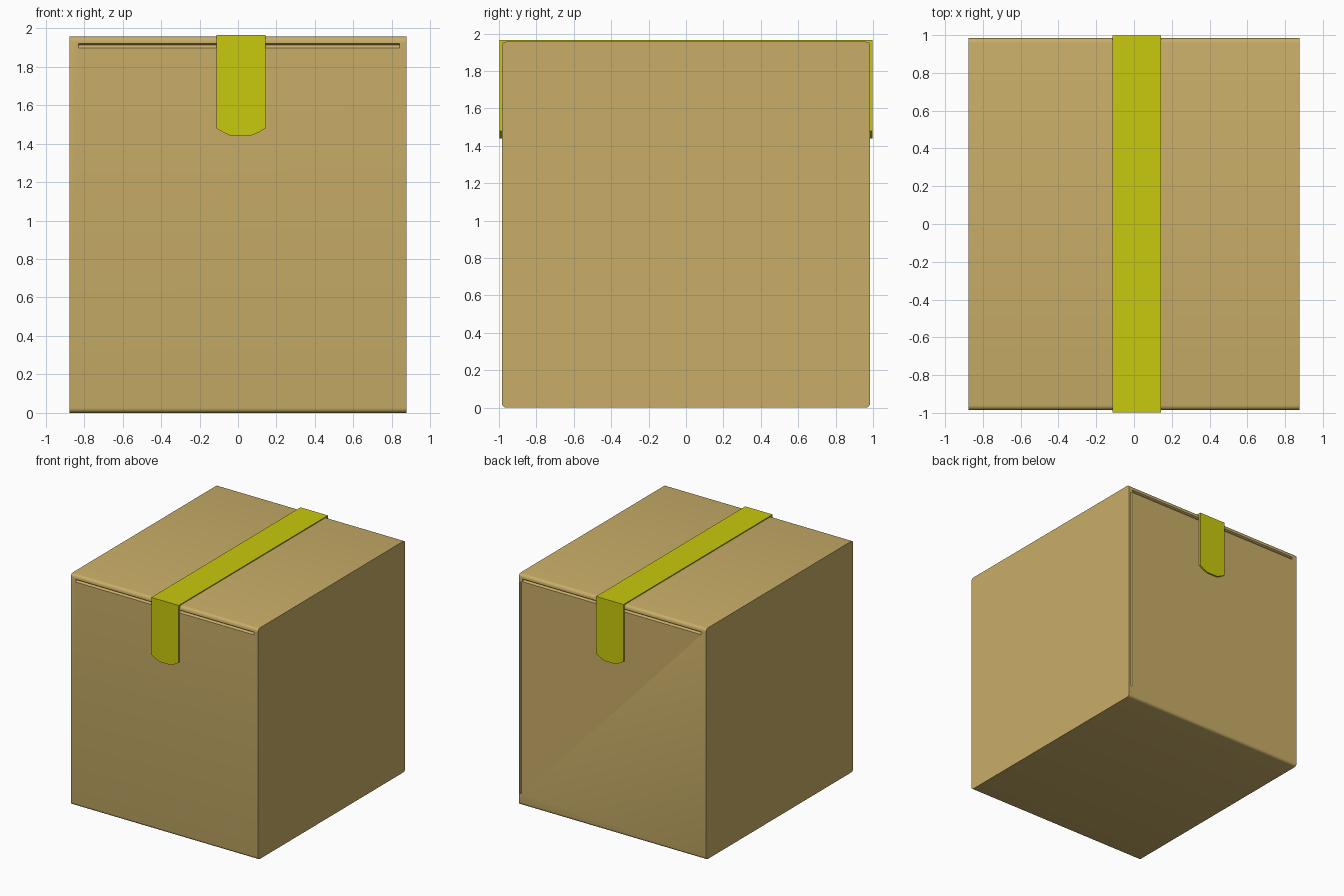
import bpy, bmesh, math

if "Cube" in bpy.data.objects:
    bpy.data.objects.remove(bpy.data.objects["Cube"])

W, D, H = 0.877, 0.985, 1.957   # half width, half depth, height of the carton


def material(name, rgb):
    m = bpy.data.materials.new(name)
    m.diffuse_color = (*rgb, 1)
    m.use_nodes = True
    m.node_tree.nodes["Principled BSDF"].inputs["Base Color"].default_value = m.diffuse_color
    return m


card = material("cardboard", (0.584, 0.423, 0.138))
yellow = material("yellow tape", (0.584, 0.584, 0.004))


def make(name, bm, mat):
    bmesh.ops.recalc_face_normals(bm, faces=bm.faces)
    me = bpy.data.meshes.new(name)
    bm.to_mesh(me)
    bm.free()
    me.materials.append(mat)
    ob = bpy.data.objects.new(name, me)
    bpy.context.collection.objects.link(ob)
    return ob


def prism(bm, pts, offset):
    """Extrude a closed 3D outline along an offset."""
    f = bm.faces.new([bm.verts.new(p) for p in pts])
    ext = bmesh.ops.extrude_face_region(bm, geom=[f])
    bmesh.ops.translate(bm, vec=offset,
                        verts=[v for v in ext["geom"] if isinstance(v, bmesh.types.BMVert)])


# Carton: side profile with rounded corners, extruded across x
r = 0.025
corners = [(D - r, H - r, 0), (-D + r, H - r, 90), (-D + r, r, 180), (D - r, r, 270)]
outline = []
for cy, cz, a0 in corners:
    for i in range(5):
        a = math.radians(a0 + i * 22.5)
        outline.append((-W, cy + r * math.cos(a), cz + r * math.sin(a)))
bm = bmesh.new()
prism(bm, outline, (2 * W, 0, 0))
carton = make("carton", bm, card)

# Flap creases: V grooves under the front and back top edges, one down the back
bm = bmesh.new()
for s in (-1, 1):
    prism(bm, [(-0.83, s * (D + 0.01), 1.927), (-0.83, s * (D - 0.012), 1.912),
               (-0.83, s * (D + 0.01), 1.885)], (1.67, 0, 0))
prism(bm, [(0.868, D + 0.01, 0.1), (0.858, D - 0.012, 0.1),
           (0.842, D + 0.01, 0.1)], (0, 0, 1.79))
cutter = make("crease_cutter", bm, card)
cutter.hide_render = True
cutter.hide_set(True)
mod = carton.modifiers.new("creases", 'BOOLEAN')
mod.operation = 'DIFFERENCE'
mod.solver = 'EXACT'
mod.use_self = True
mod.object = cutter

# Tape: strip over the top with a clipped tab hanging down front and back
X0, X1, T = -0.113, 0.143, 1.965
bm = bmesh.new()
prism(bm, [(X0, -0.997, H - 0.005), (X1, -0.997, H - 0.005),
           (X1, 0.997, H - 0.005), (X0, 0.997, H - 0.005)], (0, 0, T - H + 0.005))
tab = [(X0, T), (X0, 1.48), (-0.075, 1.457), (-0.035, 1.44),
       (0.065, 1.44), (0.105, 1.457), (X1, 1.48), (X1, T)]
for s in (-1, 1):
    prism(bm, [(x, s * 0.982, z) for x, z in tab], (0, s * 0.016, 0))
make("packing_tape", bm, yellow)

# Smooth the rounded carton edges
bpy.context.view_layer.objects.active = carton
carton.select_set(True)
bpy.ops.object.shade_smooth_by_angle(angle=math.radians(30))
